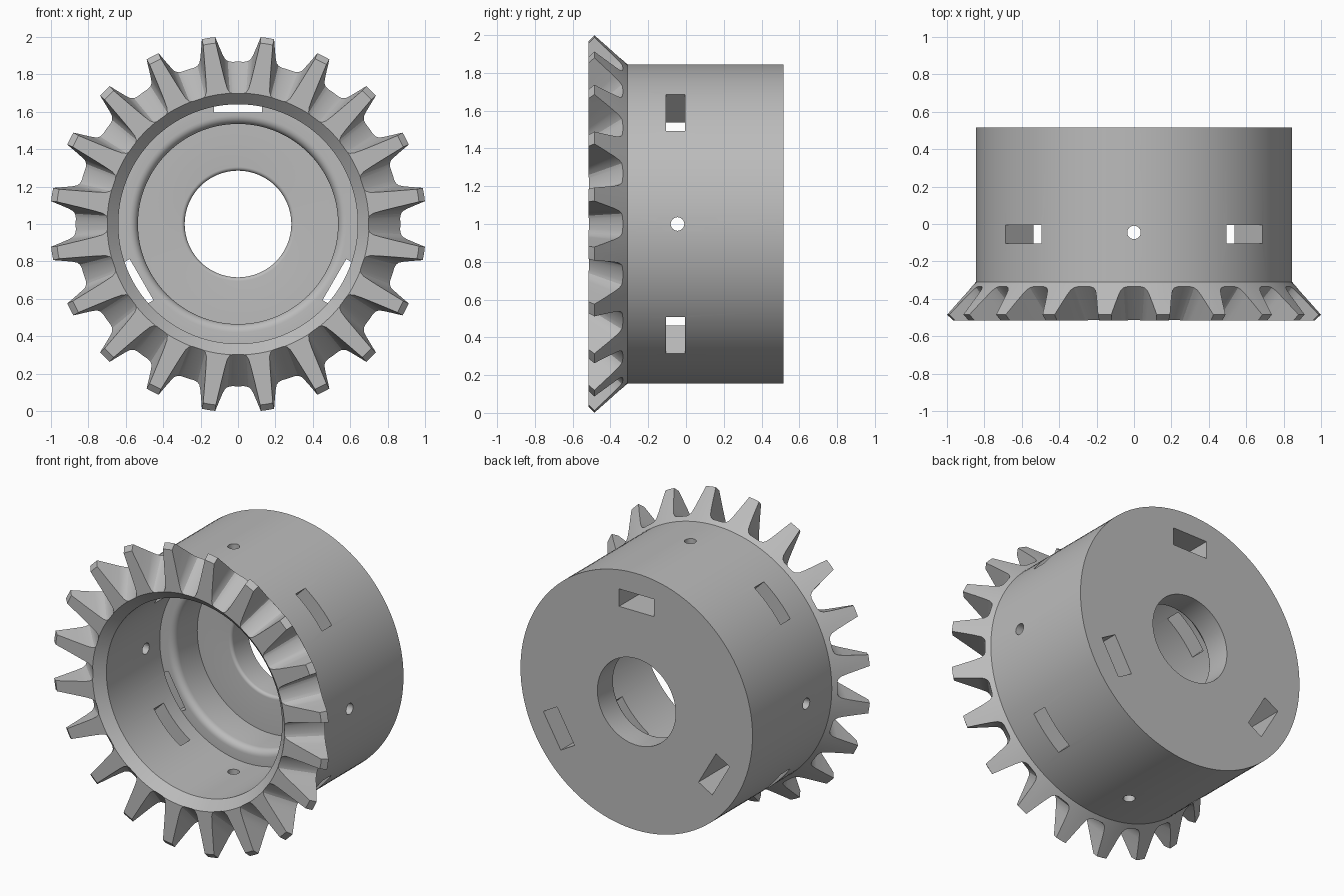
import bpy, bmesh
from math import sin, cos, pi, radians, atan2
from mathutils import Vector, Matrix

cube = bpy.data.objects.get("Cube")
if cube:
    bpy.data.objects.remove(cube)

TEETH = 20
APEX = -1.25          # point on the axis where the tooth grooves converge
AXIS_Z = 1.0

steel = bpy.data.materials.new("grey steel")
steel.use_nodes = True
GREY = (0.5, 0.5, 0.5, 1)
steel.diffuse_color = GREY
steel.node_tree.nodes["Principled BSDF"].inputs["Base Color"].default_value = GREY


def make_object(name, bm):
    bmesh.ops.recalc_face_normals(bm, faces=bm.faces)
    mesh = bpy.data.meshes.new(name)
    bm.to_mesh(mesh)
    bm.free()
    ob = bpy.data.objects.new(name, mesh)
    mesh.materials.append(steel)
    ob.location.z = AXIS_Z
    bpy.context.collection.objects.link(ob)
    return ob


def polar(r, a, y):
    return Vector((r * cos(a), y, r * sin(a)))


def revolve(name, profile, segments):
    """Closed ring from (radius, y) points turned around the y axis."""
    bm = bmesh.new()
    rings = [[bm.verts.new(polar(r, 2 * pi * i / segments, y)) for r, y in profile]
             for i in range(segments)]
    n = len(profile)
    for i in range(segments):
        a, b = rings[i], rings[(i + 1) % segments]
        for j in range(n):
            k = (j + 1) % n
            bm.faces.new((a[j], a[k], b[k], b[j]))
    return make_object(name, bm)


def round_edge(r, y, size, steps=6):
    """Rounded inner edge from the shelf at y into the bore of radius r."""
    return [(r + size - size * sin(t), y + size - size * cos(t))
            for t in (pi / 2 * i / steps for i in range(steps + 1))]


def box(bm, angle, r0, r1, width, y0, y1):
    """Radial box centred on an angle around the y axis."""
    m = (Matrix.Rotation(-angle, 4, 'Y')
         @ Matrix.Translation(((r0 + r1) / 2, (y0 + y1) / 2, 0))
         @ Matrix.Diagonal((r1 - r0, y1 - y0, width, 1)))
    bmesh.ops.create_cube(bm, size=1, matrix=m)


def groove(bm, angle):
    """Tooth gap: a U profile on the back cone, lofted along the cone apex."""
    half = [(0.868, 0.035), (0.873, 0.055), (0.885, 0.07), (0.91, 0.083),
            (0.95, 0.1), (1.007, 0.123), (1.08, 0.155)]
    outline = [(r, -w) for r, w in reversed(half)] + half
    loops = []
    for s in (0.7, 1.15):
        loop = []
        for r, w in outline:
            y = -0.335 - (r - 0.868) * 1.09
            p = polar(r * s, angle + atan2(w, r), APEX + (y - APEX) * s)
            loop.append(bm.verts.new(p))
        loops.append(loop)
    a, b = loops
    n = len(a)
    for j in range(n):
        k = (j + 1) % n
        bm.faces.new((a[j], a[k], b[k], b[j]))
    bm.faces.new(a)
    bm.faces.new(list(reversed(b)))


def cut(target, cutter):
    cutter.hide_render = True
    mod = target.modifiers.new("cut", 'BOOLEAN')
    mod.operation = 'DIFFERENCE'
    mod.solver = 'EXACT'
    mod.object = cutter
    bpy.context.view_layer.objects.active = target
    bpy.ops.object.modifier_apply(modifier=mod.name)
    bpy.data.objects.remove(cutter)


# Hub and toothed rim blank
profile = [(0.845, 0.515), (0.845, -0.31), (1.007, -0.485), (0.975, -0.515),
           (0.7, -0.515), (0.64, -0.455), (0.64, 0.1)]
profile += round_edge(0.535, 0.1, 0.045)
profile += [(0.535, 0.34)]
profile += round_edge(0.285, 0.34, 0.02)
profile += [(0.285, 0.515)]
gear = revolve("bevel_gear_hub", profile, 120)

# Gaps between the teeth
bm = bmesh.new()
for i in range(TEETH):
    groove(bm, 2 * pi * i / TEETH)
cut(gear, make_object("groove_cutter", bm))

# Side slots, back slots and round pin holes
bm = bmesh.new()
for i in range(4):
    box(bm, radians(45 + 90 * i), 0.5, 1.0, 0.272, -0.105, -0.005)
for i in range(3):
    box(bm, radians(90 + 120 * i), 0.595, 0.71, 0.254, 0.05, 0.6)
for i in range(4):
    m = (Matrix.Rotation(pi / 2 * i, 4, 'Y') @ Matrix.Translation((0.75, -0.045, 0))
         @ Matrix.Rotation(pi / 2, 4, 'Y'))
    bmesh.ops.create_cone(bm, cap_ends=True, segments=24, radius1=0.036,
                          radius2=0.036, depth=0.4, matrix=m)
# keep the back slots from running past the shelf into the wall
for v in bm.verts:
    if abs(v.co.y - 0.05) < 0.001:
        v.co.y = 0.1 if v.co.xz.length > 0.66 else 0.099
cut(gear, make_object("slot_cutter", bm))

# Smooth curved walls, keep machined edges crisp
bpy.ops.object.select_all(action='DESELECT')
gear.select_set(True)
bpy.context.view_layer.objects.active = gear
bpy.ops.object.shade_smooth_by_angle(angle=radians(28))
